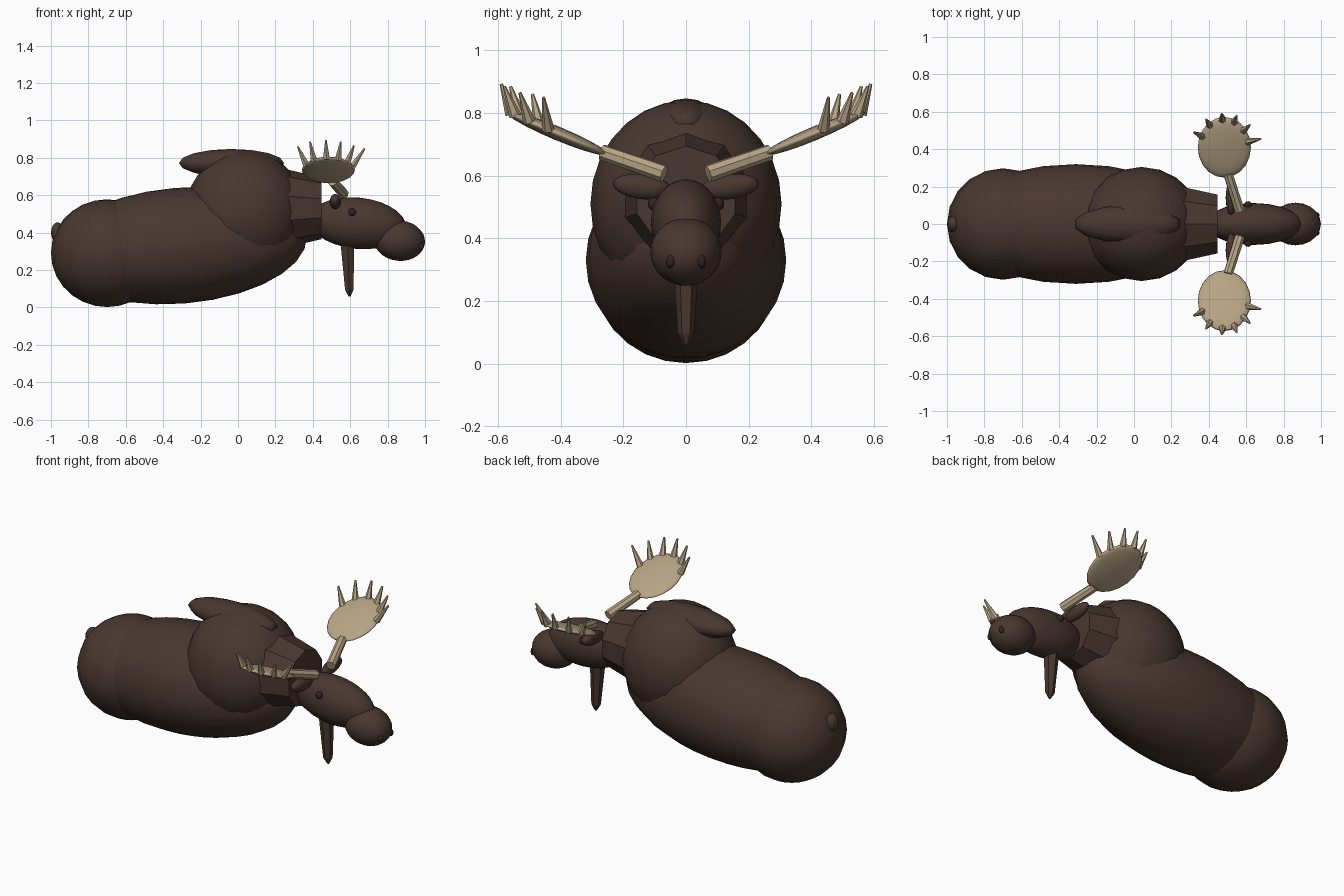
import bpy, math
from mathutils import Vector, Matrix, Euler
import bmesh

if "Cube" in bpy.data.objects:
    bpy.data.objects.remove(bpy.data.objects["Cube"])


def material(name, rgb):
    m = bpy.data.materials.new(name)
    m.diffuse_color = (*rgb, 1)
    m.use_nodes = True
    m.node_tree.nodes["Principled BSDF"].inputs["Base Color"].default_value = m.diffuse_color
    return m


FUR = material("brown_fur", (0.066, 0.038, 0.029))
DARK = material("dark_brown", (0.032, 0.017, 0.014))
BONE = material("antler_tan", (0.47, 0.37, 0.235))


def finish(bm, name, mat, smooth):
    bmesh.ops.recalc_face_normals(bm, faces=bm.faces)
    for f in bm.faces:
        f.smooth = smooth
    me = bpy.data.meshes.new(name)
    bm.to_mesh(me)
    bm.free()
    me.materials.append(mat)
    ob = bpy.data.objects.new(name, me)
    bpy.context.collection.objects.link(ob)
    return ob


def ellipsoid(name, loc, radii, mat=FUR, rot=(0, 0, 0), seg=20, rings=14, smooth=True):
    bm = bmesh.new()
    bmesh.ops.create_uvsphere(bm, u_segments=seg, v_segments=rings, radius=1)
    bm.transform(Matrix.LocRotScale(Vector(loc), Euler(rot), Vector(radii)))
    return finish(bm, name, mat, smooth)


def cone(name, a, b, ra, rb, mat, sides=8, spin=0.0):
    """Flat-sided tapered rod from point a to point b."""
    a, b = Vector(a), Vector(b)
    d = b - a
    bm = bmesh.new()
    bmesh.ops.create_cone(bm, cap_ends=True, segments=sides, radius1=ra, radius2=rb, depth=d.length)
    q = Vector((0, 0, 1)).rotation_difference(d.normalized()).to_matrix().to_4x4()
    bm.transform(Matrix.Translation((a + b) / 2) @ q @ Matrix.Rotation(spin, 4, 'Z'))
    return finish(bm, name, mat, False)


# Body
ellipsoid("rump", (-0.70, 0, 0.29), (0.30, 0.298, 0.288))
ellipsoid("barrel", (-0.31, 0, 0.33), (0.68, 0.32, 0.31), rot=(0, -0.08, 0), seg=24)
ellipsoid("shoulders", (0.04, 0, 0.51), (0.32, 0.305, 0.33))
ellipsoid("shoulder_hump", (-0.035, 0, 0.772), (0.288, 0.10, 0.075), seg=14, rings=8)
ellipsoid("tail", (-0.965, 0, 0.40), (0.035, 0.045, 0.055), seg=12, rings=8)

# Neck, with a point of the decagon at each side
cone("neck", (0.20, 0, 0.53), (0.447, 0, 0.53), 0.222, 0.165, FUR, 10, math.pi / 2)

# Head
ellipsoid("head", (0.64, 0, 0.45), (0.26, 0.112, 0.137), rot=(0, 0.1, 0))
ellipsoid("muzzle", (0.863, 0, 0.357), (0.137, 0.114, 0.108), rot=(0, 0.1, 0))

# Dewlap with a pointed tip
cone("dewlap", (0.585, 0, 0.34), (0.595, 0, 0.095), 0.042, 0.026, FUR, 6)
cone("dewlap_tip", (0.595, 0, 0.095), (0.597, 0, 0.058), 0.026, 0.006, FUR, 6)

# Tine tips on the left side, mirrored for the right
TIPS = [(0.32, 0.49, 0.86), (0.385, 0.56, 0.885), (0.47, 0.59, 0.893),
        (0.55, 0.58, 0.885), (0.62, 0.53, 0.865), (0.677, 0.455, 0.85)]
TILT = math.radians(22.6)

for s, side in ((1, "left"), (-1, "right")):
    # Face details
    ellipsoid(side + "_eye", (0.61, s * 0.103, 0.51), (0.021, 0.019, 0.021), DARK, seg=10, rings=8)
    ellipsoid(side + "_nostril", (0.978, s * 0.048, 0.328), (0.014, 0.014, 0.023), DARK,
              rot=(s * 0.2, 0, 0), seg=10, rings=8)
    ellipsoid(side + "_ear", (0.52, s * 0.14, 0.565), (0.03, 0.095, 0.04),
              rot=(s * 0.12, 0, 0), seg=12, rings=8)
    # Antler
    cone(side + "_antler_beam", (0.565, s * 0.07, 0.607), (0.503, s * 0.268, 0.675),
         0.028, 0.026, BONE, 8)
    c = Vector((0.483, s * 0.41, 0.735))
    ellipsoid(side + "_antler_palm", c, (0.142, 0.176, 0.022), BONE, rot=(s * TILT, 0, 0), seg=20, rings=10)
    for i, (x, y, z) in enumerate(TIPS):
        t = math.atan2((y - 0.41) / 0.163, (x - c.x) / 0.142)
        dy = 0.148 * math.sin(t)
        base = (c.x + 0.128 * math.cos(t), s * (0.41 + dy), c.z + dy * math.tan(TILT))
        cone(f"{side}_antler_tine_{i + 1}", base, (x, s * y, z), 0.02, 0.005, BONE, 6)
